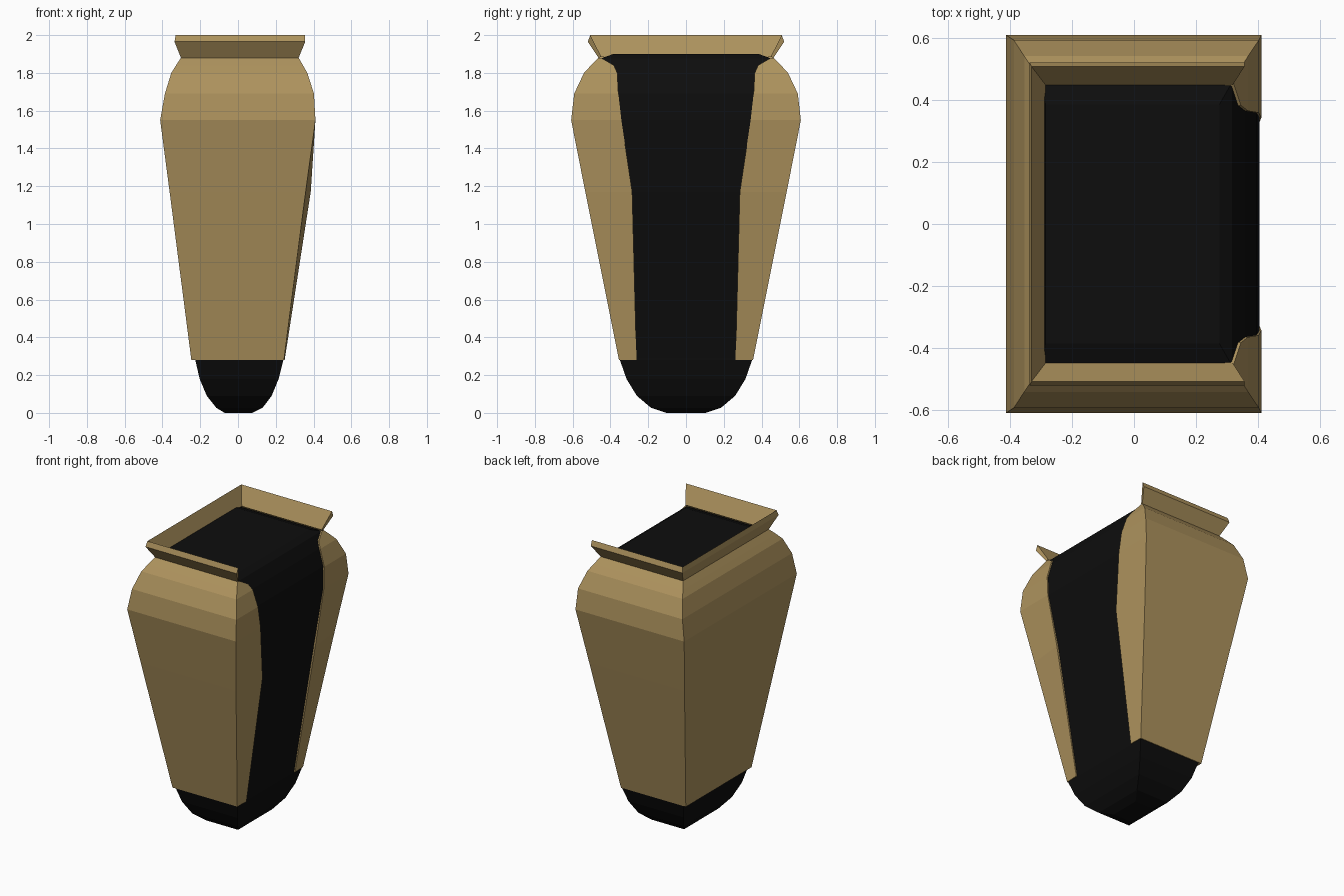
import bpy, bmesh


def material(name, color):
    m = bpy.data.materials.new(name)
    m.diffuse_color = (*color, 1)
    return m


tan = material("tan", (0.42, 0.29, 0.11))
black = material("black", (0.004, 0.004, 0.004))


def loft(name, sections, mat, closed=False, cap=False, cap_sides=False):
    """Skin a list of equal-length point loops into one mesh object."""
    bm = bmesh.new()
    rows = [[bm.verts.new(p) for p in s] for s in sections]
    n = len(rows[0])
    for a, b in zip(rows, rows[1:]):
        for i in range(n if closed else n - 1):
            j = (i + 1) % n
            bm.faces.new((a[i], a[j], b[j], b[i]))
    if cap:
        bm.faces.new(rows[0][::-1])
        bm.faces.new(rows[-1])
    if cap_sides:
        bm.faces.new([r[0] for r in rows])
        bm.faces.new([r[-1] for r in rows][::-1])
    bmesh.ops.recalc_face_normals(bm, faces=bm.faces[:])
    me = bpy.data.meshes.new(name)
    bm.to_mesh(me)
    bm.free()
    ob = bpy.data.objects.new(name, me)
    bpy.context.collection.objects.link(ob)
    me.materials.append(mat)
    return ob


def u_path(z, xl, xr, y):
    return [(xr, -y, z), (xl, -y, z), (xl, y, z), (xr, y, z)]


def shell_path(z, xl, xr, y, xi, yi):
    d = 0.03
    return ([(xi - d, -yi, z), (xi, -yi, z)] + u_path(z, xl, xr, y)
            + [(xi, yi, z), (xi - d, yi, z)])


# Shell: z, left x, right x, half depth, then the inner edge of the corner strips (x, y)
shell = [
    (0.28, -0.20, 0.20, 0.31, 0.215, 0.262),
    (0.28, -0.247, 0.243, 0.355, 0.247, 0.262),
    (1.17, -0.362, 0.358, 0.533, 0.385, 0.285),
    (1.55, -0.412, 0.410, 0.608, 0.410, 0.342),
    (1.69, -0.387, 0.402, 0.592, 0.402, 0.358),
    (1.80, -0.353, 0.367, 0.540, 0.367, 0.364),
    (1.84, -0.328, 0.344, 0.503, 0.344, 0.382),
    (1.88, -0.302, 0.321, 0.463, 0.321, 0.450),
]
loft("outer_shell", [shell_path(*r) for r in shell], tan)

# Flared rim, open on the right side
rim = [
    (1.88, -0.302, 0.321, 0.463),
    (1.965, -0.336, 0.356, 0.520),
    (2.00, -0.330, 0.356, 0.507),
    (1.885, -0.285, 0.318, 0.448),
]
loft("rim", [u_path(*r) for r in rim], tan, cap_sides=True)

# Dark core with rounded foot, showing through the open side and top
core = [
    (0.0, -0.07, 0.075, 0.105),
    (0.027, -0.115, 0.13, 0.185),
    (0.09, -0.165, 0.178, 0.26),
    (0.18, -0.203, 0.215, 0.315),
    (0.28, -0.226, 0.240, 0.350),
    (0.29, -0.226, 0.241, 0.300),
    (1.17, -0.340, 0.373, 0.310),
    (1.55, -0.380, 0.404, 0.380),
    (1.69, -0.360, 0.394, 0.400),
    (1.80, -0.330, 0.358, 0.400),
    (1.875, -0.295, 0.315, 0.455),
    (1.90, -0.285, 0.275, 0.385),
]
loft("core", [u_path(*r) for r in core], black, closed=True, cap=True)
